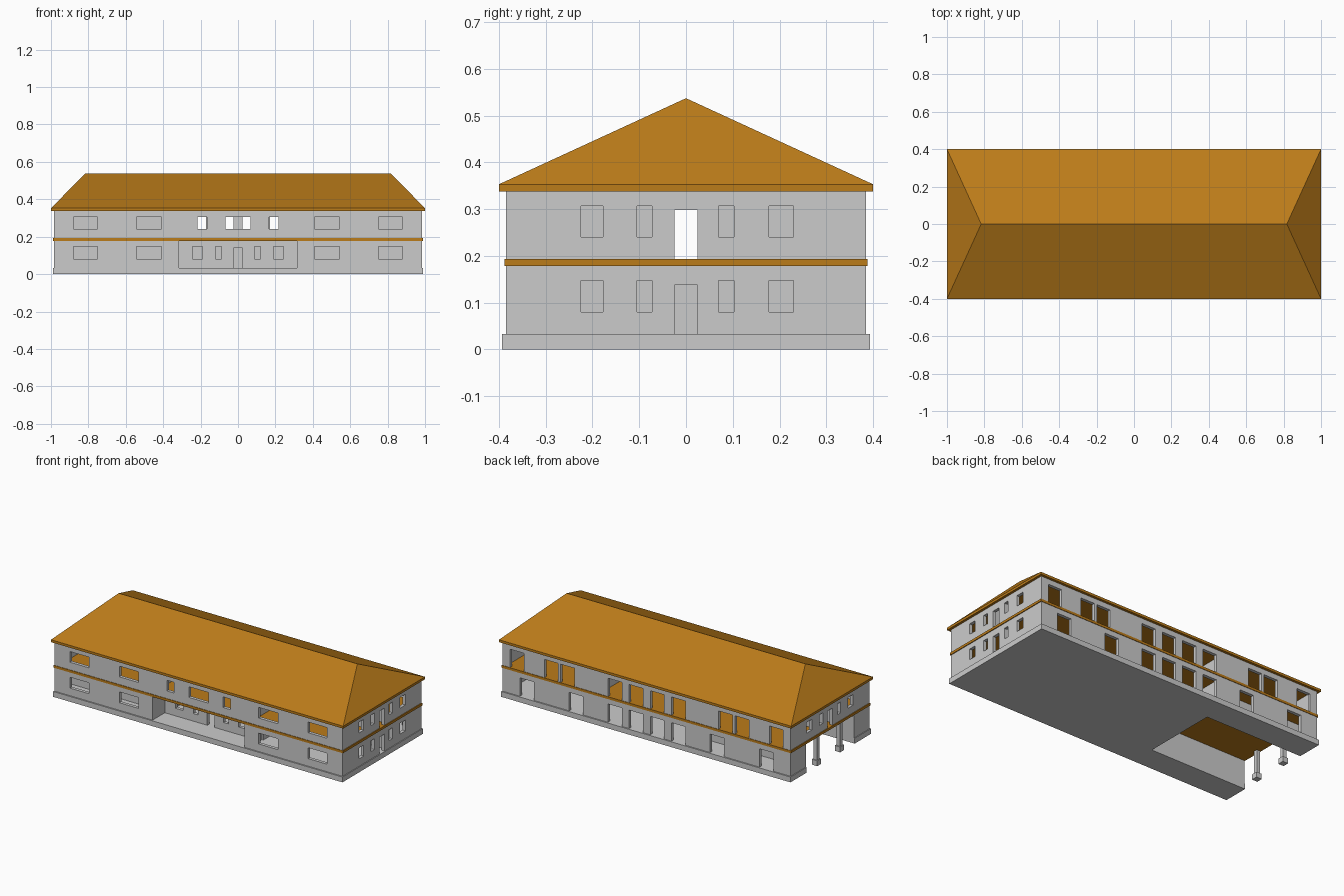
import bpy, bmesh
from mathutils import Vector

if "Cube" in bpy.data.objects:
    bpy.data.objects.remove(bpy.data.objects["Cube"])

timber = bpy.data.materials.new("ochre_timber")
timber.diffuse_color = (0.5, 0.2, 0.01, 1)
timber.use_nodes = True
timber.node_tree.nodes["Principled BSDF"].inputs["Base Color"].default_value = timber.diffuse_color


def finish(name, bm, mat=None):
    bmesh.ops.recalc_face_normals(bm, faces=bm.faces)
    me = bpy.data.meshes.new(name)
    bm.to_mesh(me)
    bm.free()
    ob = bpy.data.objects.new(name, me)
    bpy.context.collection.objects.link(ob)
    if mat:
        me.materials.append(mat)
    return ob


def extrude(bm, vec):
    r = bmesh.ops.extrude_face_region(bm, geom=bm.faces[:])
    moved = [g for g in r["geom"] if isinstance(g, bmesh.types.BMVert)]
    bmesh.ops.translate(bm, verts=moved, vec=Vector(vec))


def prism(name, pts, z0, z1, mat=None):
    bm = bmesh.new()
    bm.faces.new([bm.verts.new((x, y, z0)) for x, y in pts])
    extrude(bm, (0, 0, z1 - z0))
    return finish(name, bm, mat)


def box(name, x0, x1, y0, y1, z0, z1, mat=None):
    return prism(name, [(x0, y0), (x1, y0), (x1, y1), (x0, y1)], z0, z1, mat)


def wall(name, axis, c, t, a, b, storey, holes=()):
    """Flat wall along an axis at coordinate c, thickness t, with (u0, u1, z0, z1) holes."""
    z0, z1 = storey
    us = sorted({a, b, *[u for h in holes for u in h[:2]]})
    zs = sorted({z0, z1, *[z for h in holes for z in h[2:]]})
    bm = bmesh.new()
    grid = {}

    def vert(u, z):
        if (u, z) not in grid:
            grid[u, z] = bm.verts.new((u, c, z) if axis == "x" else (c, u, z))
        return grid[u, z]

    for u, u2 in zip(us, us[1:]):
        for z, z2 in zip(zs, zs[1:]):
            if any(h[0] < (u + u2) / 2 < h[1] and h[2] < (z + z2) / 2 < h[3] for h in holes):
                continue
            bm.faces.new([vert(u, z), vert(u2, z), vert(u2, z2), vert(u, z2)])
    extrude(bm, (0, t, 0) if axis == "x" else (t, 0, 0))
    return finish(name, bm)


def both(spans):
    return spans + [(-b, -a) for a, b in spans]


def holes(spans, z0, z1):
    return [(a, b, z0, z1) for a, b in spans]


X, Y, T = 0.985, 0.385, 0.02
LOW, UP = (0.033, 0.178), (0.193, 0.338)
LOW_WIN, UP_WIN = (0.08, 0.147), (0.24, 0.306)
BAY_X, BAY_Y = -0.325, 0.235      # open bay in the left wing
POR_X, POR_Y = 0.315, -0.265      # recessed front porch

# Plinth with the open bay notched out, floor band, eave slab
prism("plinth", [(-0.99, -0.393), (0.99, -0.393), (0.99, 0.393), (-0.99, 0.393),
                 (-0.99, BAY_Y), (BAY_X, BAY_Y), (BAY_X, -BAY_Y), (-0.99, -BAY_Y)], 0, 0.033)
box("floor_band", -0.99, 0.99, -0.388, 0.388, 0.178, 0.193, timber)
box("eave_slab", -1, 1, -0.4, 0.4, 0.338, 0.353, timber)

# Hipped roof
bm = bmesh.new()
e = [bm.verts.new((x, y, 0.353)) for x, y in ((-1, -0.4), (1, -0.4), (1, 0.4), (-1, 0.4))]
l, r = (bm.verts.new((x, 0, 0.537)) for x in (-0.817, 0.817))
for f in ((e[0], e[1], r, l), (e[2], e[3], l, r), (e[1], e[2], r), (e[3], e[0], l), e[::-1]):
    bm.faces.new(f)
finish("hip_roof", bm, timber)

# Front walls
wide = [(0.41, 0.543), (0.75, 0.88)]
wall("upper_front_wall", "x", -Y, T, -X, X, UP,
     holes(both(wide) + both([(0.167, 0.217)]) + [(-0.067, 0.067)], *UP_WIN))
wall("lower_front_wall_right", "x", -Y, T, POR_X, X, LOW, holes(wide, *LOW_WIN))
wall("lower_front_wall_left", "x", -Y, T, -X, -POR_X, LOW,
     holes([(-b, -a) for a, b in wide], *LOW_WIN))

# Recessed porch
wall("porch_wall", "x", POR_Y, T, -POR_X, POR_X, LOW,
     holes(both([(0.087, 0.12), (0.19, 0.243)]), *LOW_WIN) + [(-0.025, 0.025, 0.033, 0.14)])
for s, side in ((1, "right"), (-1, "left")):
    wall("porch_side_" + side, "y", s * POR_X, s * T, -Y + T, POR_Y + T, LOW)

# Back walls with full-height openings
middle = [(0.025, 0.12), (0.17, 0.265)]
wall("upper_back_wall", "x", Y, -T, -X, X, UP,
     holes(both(middle + [(0.493, 0.588), (0.605, 0.70), (0.84, 0.935)]), 0.193, 0.306))
wall("lower_back_wall", "x", Y, -T, -X, X, LOW,
     holes(both(middle + [(0.435, 0.53), (0.772, 0.868)]), 0.033, 0.147))

# End walls
ends = [(-0.225, -0.178), (-0.105, -0.073), (0.07, 0.103), (0.177, 0.23)]
y_in = Y - T
for s, side in ((1, "right"), (-1, "left")):
    wall("upper_end_wall_" + side, "y", s * X, -s * T, -y_in, y_in, UP,
         holes(ends, *UP_WIN) + [(-0.025, 0.025, 0.193, 0.298)])
wall("lower_end_wall_right", "y", X, -T, -y_in, y_in, LOW,
     holes(ends, *LOW_WIN) + [(-0.025, 0.025, 0.033, 0.138)])
wall("lower_end_wall_left_back", "y", -X, T, BAY_Y, y_in, LOW)
wall("lower_end_wall_left_front", "y", -X, T, -y_in, -BAY_Y, LOW)

# Open bay: inner walls and posts on small bases
for s, side in ((1, "back"), (-1, "front")):
    wall("bay_wall_" + side, "x", s * BAY_Y, s * T, -X + T, BAY_X, LOW)
    y = s * 0.112
    box("bay_post_" + side, -X, -X + 0.024, y - 0.012, y + 0.012, 0.033, 0.178)
    box("bay_post_base_" + side, -0.99, -0.953, y - 0.019, y + 0.019, 0, 0.033)
wall("bay_end_wall", "y", BAY_X, T, POR_Y + T, y_in, LOW)

# Inner partitions: corridors and hall
for s, side in ((1, "right"), (-1, "left")):
    wall("upper_hall_wall_" + side, "y", s * 0.325, s * T, -y_in, y_in, UP,
         [(-0.05, 0.05, 0.193, 0.298)])
    for q, row in ((1, "back"), (-1, "front")):
        a, b = sorted((s * 0.345, s * (X - T)))
        wall("upper_corridor_wall_%s_%s" % (row, side), "x", q * 0.05, q * T, a, b, UP)
wall("lower_corridor_wall", "x", 0.05, T, BAY_X + T, X - T, LOW)
wall("lower_hall_wall", "y", 0.325, T, POR_Y + T, 0.05, LOW, [(-0.05, 0.05, 0.033, 0.138)])
